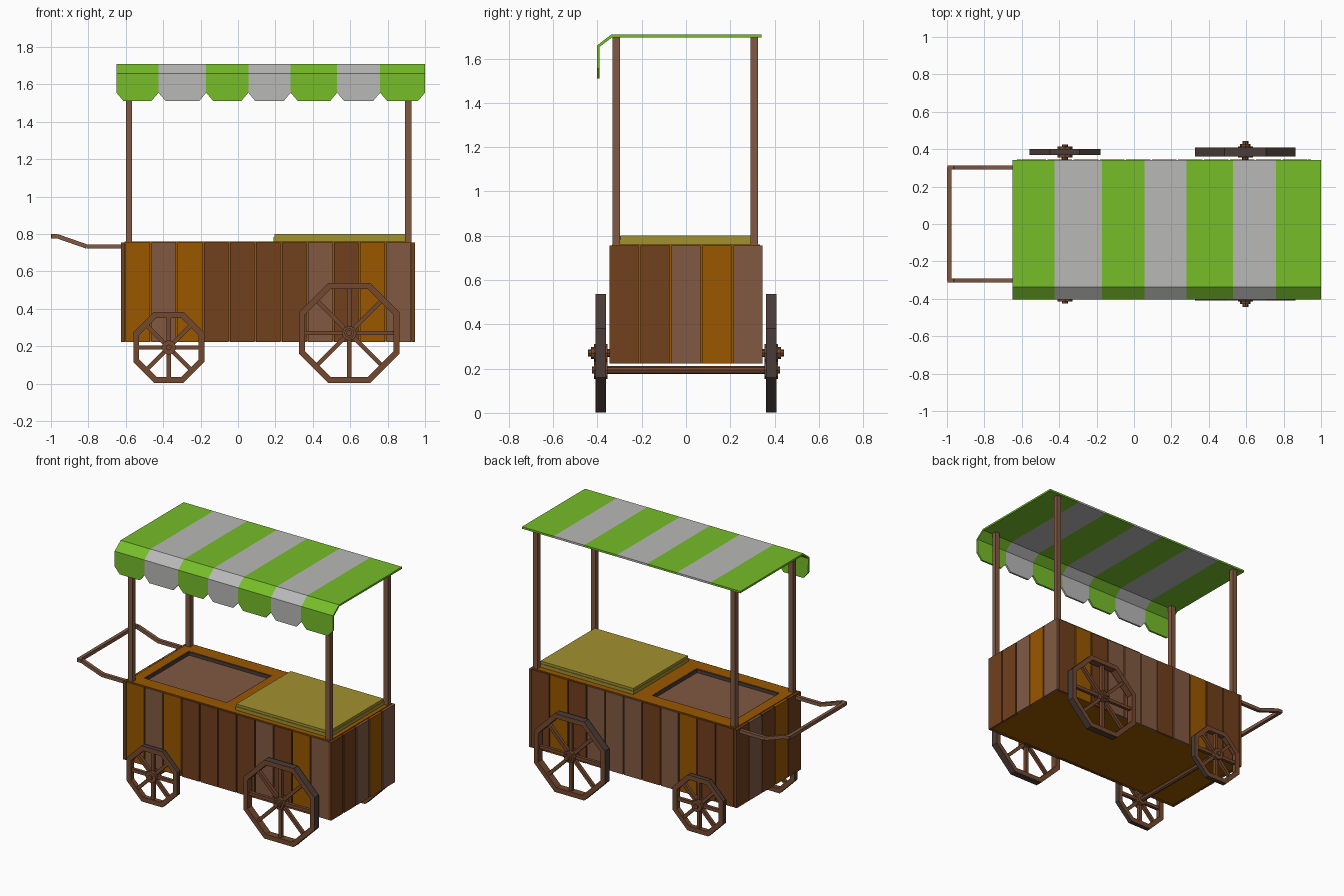
import bpy, bmesh, math
from mathutils import Vector, Matrix

if "Cube" in bpy.data.objects:
    bpy.data.objects.remove(bpy.data.objects["Cube"])

def mat(name, r, g, b):
    m = bpy.data.materials.new(name)
    m.diffuse_color = (r, g, b, 1)
    m.use_nodes = True
    m.node_tree.nodes["Principled BSDF"].inputs["Base Color"].default_value = m.diffuse_color
    return m

GREEN = mat("canopy green", 0.18, 0.51, 0.022)
WHITE = mat("canopy pale grey", 0.48, 0.48, 0.475)
LIGHT = mat("greyish brown wood", 0.22, 0.10, 0.055)
DARK = mat("dark brown wood", 0.165, 0.05, 0.012)
ORANGE = mat("orange wood", 0.32, 0.095, 0.0)
YELLOW = mat("olive yellow lid", 0.36, 0.285, 0.03)
WHEEL = mat("wheel brown", 0.175, 0.065, 0.028)
TYRE = mat("dark grey brown", 0.068, 0.046, 0.04)

def finish(name, bm, *mats):
    me = bpy.data.meshes.new(name)
    bm.to_mesh(me)
    bm.free()
    for m in mats:
        me.materials.append(m)
    ob = bpy.data.objects.new(name, me)
    bpy.context.collection.objects.link(ob)
    return ob

def add_box(bm, x0, x1, y0, y1, z0, z1):
    c = Vector(((x0 + x1) / 2, (y0 + y1) / 2, (z0 + z1) / 2))
    bmesh.ops.create_cube(bm, size=1, matrix=Matrix.Translation(c) @ Matrix.Diagonal((x1 - x0, y1 - y0, z1 - z0, 1)))

def box(name, m, *dims):
    bm = bmesh.new()
    add_box(bm, *dims)
    return finish(name, bm, m)

def frame(name, m, outer, inner, z0, z1):
    """Rectangular ring made of four boards."""
    (a, b, c, d), (e, f, g, h) = outer, inner
    bm = bmesh.new()
    add_box(bm, a, e, c, d, z0, z1)
    add_box(bm, f, b, c, d, z0, z1)
    add_box(bm, e, f, c, g, z0, z1)
    add_box(bm, e, f, h, d, z0, z1)
    return finish(name, bm, m)

def add_beam(bm, a, b, w, h):
    """Square bar from a to b."""
    a, b = Vector(a), Vector(b)
    d = b - a
    rot = d.to_track_quat('X', 'Z').to_matrix().to_4x4()
    bmesh.ops.create_cube(bm, size=1, matrix=Matrix.Translation((a + b) / 2) @ rot @ Matrix.Diagonal((d.length, w, h, 1)))

def add_rod(bm, x, z, y0, y1, r, seg=8):
    bmesh.ops.create_cone(bm, cap_ends=True, segments=seg, radius1=r, radius2=r, depth=abs(y1 - y0),
                          matrix=Matrix.Translation((x, (y0 + y1) / 2, z)) @ Matrix.Rotation(math.pi / 2, 4, 'X'))

# Body core, shows in the gaps between planks and underneath
box("body_core", ORANGE, -0.608, 0.93, -0.335, 0.335, 0.224, 0.73)

# Vertical planks on all four sides
P = {'O': ORANGE, 'L': LIGHT, 'D': DARK}
Z0, Z1, GAP = 0.222, 0.755, 0.004

def planks(name, code, lo, hi, p0, p1, along_x):
    step = (hi - lo) / len(code)
    for i, c in enumerate(code):
        s, e = lo + i * step + GAP, lo + (i + 1) * step - GAP
        dims = (s, e, p0, p1) if along_x else (p0, p1, s, e)
        box(f"{name}_plank_{i + 1}", P[c], *dims, Z0, Z1)

planks("front", "OLODDDDLDOL", -0.605, 0.928, -0.345, -0.325, True)
planks("back", "DDOLDLLLDOD", -0.605, 0.928, 0.325, 0.345, True)
planks("left_end", "DODLD", -0.35, 0.35, -0.625, -0.605, False)
planks("right_end", "DDLOL", -0.35, 0.35, 0.927, 0.945, False)

# Counter top with a sunken tray
frame("counter_top", ORANGE, (-0.606, 0.928, -0.335, 0.335), (-0.54, 0.09, -0.245, 0.24), 0.725, 0.76)
frame("tray_lining", TYRE, (-0.54, 0.09, -0.245, 0.24), (-0.533, 0.083, -0.238, 0.233), 0.725, 0.758)
box("tray_floor", LIGHT, -0.535, 0.085, -0.24, 0.235, 0.725, 0.736)

# Lid with a stepped edge
box("lid_base", YELLOW, 0.19, 0.9, -0.30, 0.295, 0.755, 0.783)
box("lid_top", YELLOW, 0.194, 0.896, -0.296, 0.291, 0.783, 0.8)

# Canopy posts
for xn, x in (("left", -0.583), ("right", 0.91)):
    for yn, y in (("front", -0.314), ("back", 0.309)):
        box(f"{yn}_{xn}_post", LIGHT, x - 0.017, x + 0.017, y - 0.017, y + 0.017, 0.73, 1.7)

# Striped canopy with a sloped lip and scalloped front edge
bm = bmesh.new()
edges = [-0.65, -0.425, -0.17, 0.055, 0.282, 0.53, 0.76, 1.0]
for i, (a, b) in enumerate(zip(edges, edges[1:])):
    c = 0.038
    top = [(a, -0.338, 1.708), (b, -0.338, 1.708), (b, 0.342, 1.708), (a, 0.342, 1.708)]
    lip = [(a, -0.403, 1.658), (b, -0.403, 1.658), (b, -0.338, 1.708), (a, -0.338, 1.708)]
    flap = [(x, -0.403, z) for x, z in ((a, 1.555), (a + c, 1.51), (b - c, 1.51), (b, 1.555), (b, 1.658), (a, 1.658))]
    for pts in (top, lip, flap):
        bm.faces.new([bm.verts.new(p) for p in pts]).material_index = i % 2
bmesh.ops.remove_doubles(bm, verts=bm.verts, dist=0.0005)
canopy = finish("canopy", bm, GREEN, WHITE)
sol = canopy.modifiers.new("thickness", 'SOLIDIFY')
sol.thickness = 0.013
sol.offset = -1

# Push handle: two cranked arms and a cross bar
bm = bmesh.new()
for y in (-0.302, 0.302):
    path = [(-0.61, y, 0.733), (-0.81, y, 0.733), (-0.965, y, 0.787), (-0.998, y, 0.787)]
    for p, q in zip(path, path[1:]):
        add_beam(bm, p, q, 0.023, 0.023)
add_beam(bm, (-0.988, -0.302, 0.787), (-0.988, 0.302, 0.787), 0.023, 0.023)
finish("push_handle", bm, LIGHT)

# Eight-sided spoked wheels
def wheel(name, x, r, z, side, half, hub_end):
    yc, inner = side * 0.385, r - 0.032
    bm = bmesh.new()
    k = 1 / math.cos(math.pi / 8)
    loops = []
    for i in range(8):
        t = math.pi / 8 + i * math.pi / 4
        loops.append([bm.verts.new((x + q * k * math.cos(t), yc + dy, z + q * k * math.sin(t)))
                      for q, dy in ((r, -half), (r, half), (inner, half), (inner, -half))])
    for i in range(8):
        a, b = loops[i], loops[(i + 1) % 8]
        for j in range(4):
            f = bm.faces.new((a[j], a[(j + 1) % 4], b[(j + 1) % 4], b[j]))
            f.material_index = 1 if j == 0 else 0   # tread is darker
    for i in range(8):
        t = i * math.pi / 4
        d = Vector((math.cos(t), 0, math.sin(t)))
        c = Vector((x, yc, z))
        add_beam(bm, c, c + d * (inner + 0.005), 0.022, 0.022)
    add_rod(bm, x, z, yc - 0.03, yc + 0.03, 0.04)
    add_rod(bm, x, z, side * 0.41, side * (hub_end - 0.015), 0.027)
    add_rod(bm, x, z, side * 0.41, side * hub_end, 0.016)
    bmesh.ops.recalc_face_normals(bm, faces=bm.faces)
    finish(name, bm, WHEEL, TYRE)

for sn, s in (("front", -1), ("back", 1)):
    wheel(f"{sn}_small_wheel", -0.37, 0.19, 0.193, s, 0.016, 0.425)
    wheel(f"{sn}_large_wheel", 0.595, 0.268, 0.27, s, 0.024, 0.443)

# Axles
for n, x, z in (("small", -0.37, 0.193), ("large", 0.595, 0.27)):
    bm = bmesh.new()
    add_rod(bm, x, z, -0.4, 0.4, 0.018)
    finish(f"{n}_axle", bm, WHEEL)
